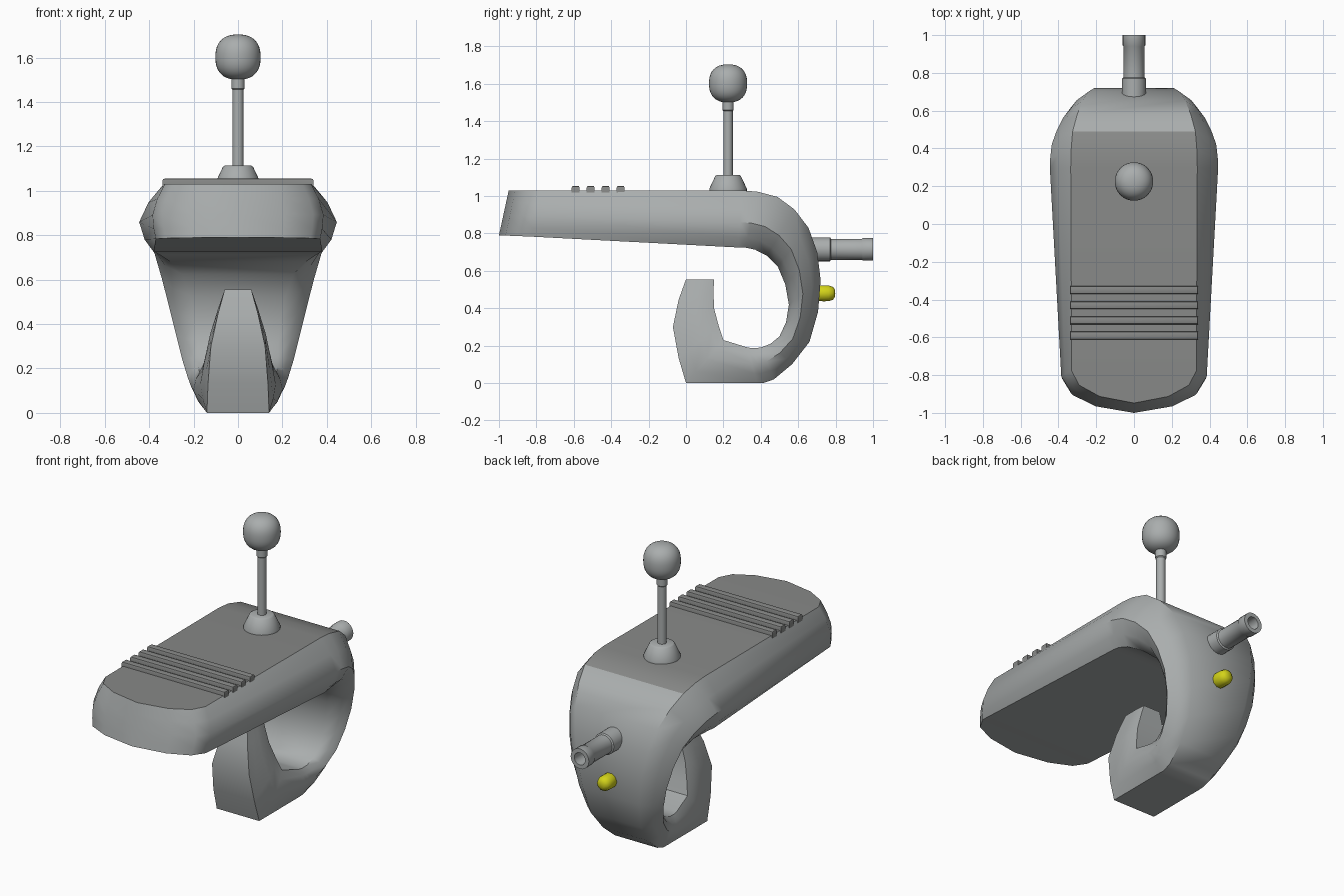
import bpy, bmesh, math
from mathutils import Matrix

if "Cube" in bpy.data.objects:
    bpy.data.objects.remove(bpy.data.objects["Cube"])


def material(name, rgb):
    m = bpy.data.materials.new(name)
    m.diffuse_color = (*rgb, 1)
    m.use_nodes = True
    m.node_tree.nodes["Principled BSDF"].inputs["Base Color"].default_value = m.diffuse_color
    return m


LIGHT = material("light_grey", (0.40, 0.42, 0.42))
DARK = material("dark_grey", (0.245, 0.25, 0.245))
YELLOW = material("yellow", (0.65, 0.65, 0.01))


def finish(name, bm, mats, angle=40):
    bmesh.ops.remove_doubles(bm, verts=bm.verts, dist=0.0005)
    bmesh.ops.recalc_face_normals(bm, faces=bm.faces)
    me = bpy.data.meshes.new(name)
    bm.to_mesh(me)
    bm.free()
    ob = bpy.data.objects.new(name, me)
    bpy.context.collection.objects.link(ob)
    for m in mats:
        me.materials.append(m)
    bpy.ops.object.select_all(action='DESELECT')
    ob.select_set(True)
    bpy.context.view_layer.objects.active = ob
    bpy.ops.object.shade_smooth_by_angle(angle=math.radians(angle))
    return ob


def lathe(name, profile, loc, mat, along_y=False, segs=32, angle=40):
    """Revolve (radius, height) points around z, or around y."""
    bm = bmesh.new()
    rings = []
    for r, h in profile:
        rings.append([bm.verts.new((r * math.cos(2 * math.pi * i / segs),
                                    r * math.sin(2 * math.pi * i / segs), h))
                      for i in range(segs)])
    for a, b in zip(rings, rings[1:]):
        for i in range(segs):
            j = (i + 1) % segs
            bm.faces.new((a[i], a[j], b[j], b[i]))
    rot = Matrix.Rotation(-math.pi / 2, 4, 'X') if along_y else Matrix()
    bm.transform(Matrix.Translation(loc) @ rot)
    return finish(name, bm, [mat], angle)


def blob(radius, half, power, n):
    """Profile of a slightly squared ball."""
    out = []
    for i in range(n + 1):
        a = math.pi * i / n
        s, c = max(math.sin(a), 0), -math.cos(a)
        k = (s ** power + abs(c) ** power) ** (-1 / power)
        out.append((radius * s * k, half * c * k))
    return out


def smooth_path(keys):
    """Add one Catmull-Rom point between each pair of keys."""
    out = []
    for i in range(len(keys) - 1):
        p0, p1, p2 = keys[max(i - 1, 0)], keys[i], keys[i + 1]
        p3 = keys[min(i + 2, len(keys) - 1)]
        out.append(p1)
        out.append(tuple((9 * (b + c) - a - d) / 16
                         for a, b, c, d in zip(p0, p1, p2, p3)))
    return out + [keys[-1]]


# Body sections: outer y,z / inner y,z / half widths at outer, middle, inner
arch = [
    (.30, 1.03, .28, .725, .335, .445, .38),
    (.49, .995, .37, .713, .325, .435, .355),
    (.655, .83, .49, .625, .27, .375, .25),
    (.72, .55, .55, .42, .21, .31, .19),
    (.66, .22, .50, .25, .165, .25, .18),
    (.47, .02, .40, .19, .14, .21, .175),
    (.38, 0, .33, .19, .14, .20, .17),
]
hook = [
    (0, 0, .20, .23, .14, .17, .15),
    (-.07, .30, .15, .40, .122, .125, .10),
    (0, .555, .15, .555, .06, .06, .055),
]
# Rounded front end of the plate
front = [(d - .948, 1.03, d - 1, .79 - .04 * d, .33 * f, .385 * f, .37 * f)
         for f, d in ((0, 0), (.55, .035), (.88, .095), (1, .17))]

bm = bmesh.new()
rings = []
for oy, oz, iy, iz, wo, wm, wi in front + smooth_path(arch) + smooth_path(hook):
    half = [(wo, 0), (wo + .62 * (wm - wo), .27), (wm, .56),
            (wi + .62 * (wm - wi), .82), (wi, 1)]
    loop = half + [(-w, t) for w, t in reversed(half)]
    oz = max(oz, 0)
    rings.append([bm.verts.new((w, oy + (iy - oy) * t, oz + (iz - oz) * t))
                  for w, t in loop])
for k, (a, b) in enumerate(zip(rings, rings[1:])):
    for i in range(10):
        j = (i + 1) % 10
        f = bm.faces.new((a[i], a[j], b[j], b[i]))
        # dark panel on the flat top
        if i == 9 and k < 6:
            f.material_index = 1
bm.faces.new(rings[-1])
bmesh.ops.dissolve_degenerate(bm, dist=0.0005, edges=bm.edges)
finish("hooked_body", bm, [LIGHT, DARK], 42)

# Grip ridges across the top
for n in range(4):
    bm = bmesh.new()
    bmesh.ops.create_cube(bm, size=1, matrix=Matrix.Translation((0, -.59 + .08 * n, 1.035))
                          @ Matrix.Diagonal((.68, .042, .04, 1)))
    bmesh.ops.bevel(bm, geom=[e for e in bm.edges if all(v.co.z > 1.04 for v in e.verts)],
                    offset=.01, segments=2, affect='EDGES', profile=.5)
    finish("grip_ridge_%d" % (n + 1), bm, [DARK])

# Lever: flared base, rod with collar, ball knob
lathe("lever_base", [(.10, 1.02), (.10, 1.04), (.068, 1.108), (.06, 1.113), (0, 1.113)],
      (0, .225, 0), LIGHT)
lathe("lever_rod", [(.025, 1.1), (.025, 1.455), (.03, 1.46), (.03, 1.52)],
      (0, .225, 0), LIGHT, segs=20)
lathe("lever_knob", blob(.102, .102, 2.4, 20), (0, .225, 1.602), LIGHT)

# Rear pipe with collars and an open end
lathe("rear_pipe", [(0, .62), (.064, .62), (.064, .77), (.056, .775), (.056, .94),
                    (.06, .945), (.06, 1.0), (.036, 1.0), (.036, .9), (0, .9)],
      (0, 0, .715), LIGHT, along_y=True, segs=24)

# Yellow button under the pipe
lathe("rear_button", blob(.045, .06, 3.2, 8), (0, .738, .48), YELLOW,
      along_y=True, segs=10, angle=50)
